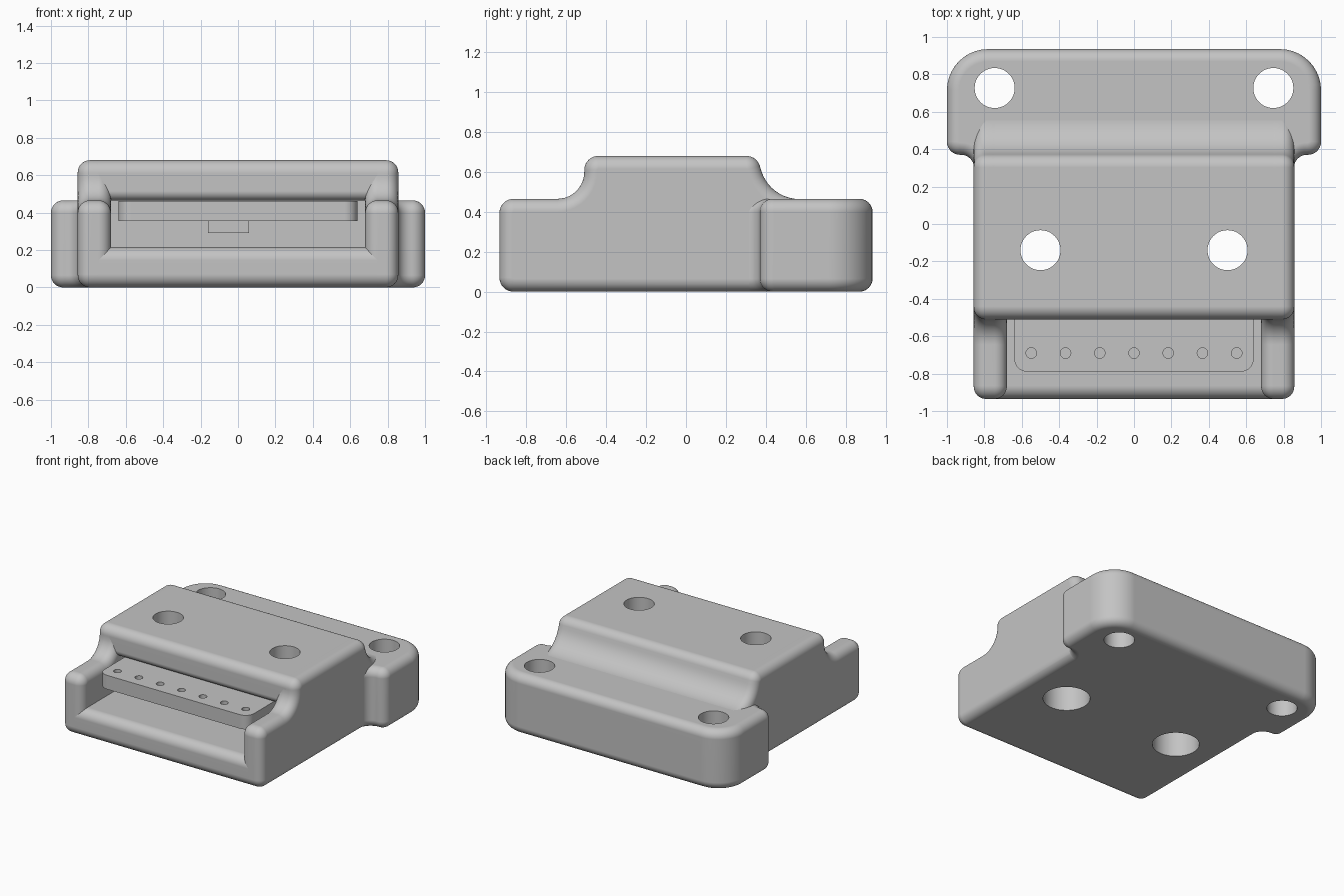
import bpy, bmesh, math
from mathutils import Vector, Matrix

if "Cube" in bpy.data.objects:
    bpy.data.objects.remove(bpy.data.objects["Cube"])

grey = bpy.data.materials.new("light_grey_plastic")
grey.use_nodes = True
grey.diffuse_color = (0.55, 0.55, 0.55, 1)
grey.node_tree.nodes["Principled BSDF"].inputs["Base Color"].default_value = (0.55, 0.55, 0.55, 1)

EDGE = 0.065   # edge rounding
TOP, SHELF, FLOOR = 0.68, 0.465, 0.215


def outline(corners, inset, steps=10):
    """Counter-clockwise polygon (a, b, radius) with rounded corners, inset."""
    pts = []
    for i, (a, b, r) in enumerate(corners):
        c = Vector((a, b))
        d1 = (c - Vector(corners[i - 1][:2])).normalized()
        d2 = (Vector(corners[(i + 1) % len(corners)][:2]) - c).normalized()
        n1, n2 = Vector((-d1.y, d1.x)), Vector((-d2.y, d2.x))
        c = c + (n1 + n2) * inset / (1 + n1.dot(n2))
        if r == 0:
            pts.append(c)
            continue
        turn = math.atan2(d1.x * d2.y - d1.y * d2.x, d1.dot(d2))
        side = 1 if turn > 0 else -1
        rad = max(r - side * inset, 0.0005)
        spoke = n1 * side * rad
        centre = c - d1 * rad * math.tan(abs(turn) / 2) + spoke
        for k in range(steps + 1):
            pts.append(centre + Matrix.Rotation(turn * k / steps, 2) @ -spoke)
    return pts


def slab(name, corners, lo, hi, axis, bevel=0.0, steps=8):
    """Extrude a rounded outline along an axis, with rounded rims."""
    rings = [(lo, 0), (hi, 0)]
    if bevel:
        arc = [math.pi / 2 * k / steps for k in range(steps + 1)]
        rims = [(bevel * (1 - math.sin(t)), bevel * (1 - math.cos(t))) for t in arc]
        rings = [(lo + d, i) for d, i in reversed(rims)] + [(hi - d, i) for d, i in rims]
    bm = bmesh.new()
    loops = []
    for d, inset in rings:
        loops.append([bm.verts.new((d, p.x, p.y) if axis == "x" else (p.x, p.y, d))
                      for p in outline(corners, inset)])
    for low, high in zip(loops, loops[1:]):
        for i in range(len(low)):
            bm.faces.new((low[i - 1], low[i], high[i], high[i - 1]))
    bm.faces.new(loops[0])
    bm.faces.new(loops[-1])
    bmesh.ops.recalc_face_normals(bm, faces=bm.faces)
    mesh = bpy.data.meshes.new(name)
    bm.to_mesh(mesh)
    bm.free()
    mesh.materials.append(grey)
    obj = bpy.data.objects.new(name, mesh)
    bpy.context.collection.objects.link(obj)
    return obj


def activate(obj):
    bpy.ops.object.select_all(action="DESELECT")
    obj.select_set(True)
    bpy.context.view_layer.objects.active = obj


def drill(obj, x, y, radius, z0, z1):
    bpy.ops.mesh.primitive_cylinder_add(vertices=48, radius=radius, depth=z1 - z0,
                                        location=(x, y, (z0 + z1) / 2))
    cutter = bpy.context.object
    cutter.data.materials.append(grey)
    cutter.hide_render = True
    activate(obj)
    mod = obj.modifiers.new("hole", "BOOLEAN")
    mod.operation, mod.solver, mod.object = "DIFFERENCE", "EXACT", cutter
    bpy.ops.object.modifier_apply(modifier=mod.name)
    bpy.data.objects.remove(cutter)


# Upper silhouette shared by the side arms and the middle block
crown = [(0.42, SHELF - 0.001, 0.2), (0.355, TOP, 0.07), (-0.51, TOP, 0.07)]

# Side arms
arm_profile = [(-0.935, 0, 0.07), (0.66, 0, 0), (0.66, SHELF - 0.001, 0), *crown,
               (-0.51, SHELF, 0.135), (-0.935, SHELF, 0.07)]
right_arm = slab("right_arm", arm_profile, -0.857, -0.68, "x", EDGE)
left_arm = slab("left_arm", arm_profile, 0.68, 0.857, "x", EDGE)

# Middle block with the front pocket under the hood
block_profile = [(-0.935, 0, 0.07), (0.6, 0, 0), (0.6, SHELF - 0.001, 0), *crown,
                 (-0.51, SHELF, 0.05), (-0.35, SHELF, 0), (-0.35, FLOOR, 0),
                 (-0.935, FLOOR, 0.07)]
block = slab("middle_block", block_profile, -0.77, 0.77, "x")

# Rear mounting flange
flange_outline = [(-0.855, 0.1, 0), (0.855, 0.1, 0), (0.855, 0.37, 0.07), (1, 0.37, 0.07),
                  (1, 0.935, 0.22), (-1, 0.935, 0.22), (-1, 0.37, 0.07), (-0.855, 0.37, 0.07)]
flange = slab("rear_flange", flange_outline, 0, SHELF, "z", EDGE)

# Contact tongue and the key below it
tongue_outline = [(-0.64, -0.79, 0.07), (0.64, -0.79, 0.07), (0.64, -0.34, 0), (-0.64, -0.34, 0)]
tongue = slab("contact_tongue", tongue_outline, 0.355, SHELF - 0.002, "z")
key_outline = [(-0.16, -0.42, 0), (0.06, -0.42, 0), (0.06, -0.34, 0), (-0.16, -0.34, 0)]
key = slab("tongue_key", key_outline, 0.29, 0.356, "z")

# Screw holes, counterbored from below in the middle block
for s in (-1, 1):
    drill(block, s * 0.5, -0.14, 0.107, -0.1, 0.8)
    drill(block, s * 0.5, -0.14, 0.165, -0.1, 0.35)
    drill(flange, s * 0.745, 0.727, 0.107, -0.1, 0.8)
    drill(left_arm if s > 0 else right_arm, s * 0.745, 0.727, 0.107, -0.1, 0.8)

# Contact holes
for i in range(-3, 4):
    drill(tongue, i * 0.183, -0.69, 0.028, 0.4, 0.55)

# Smooth shading with crisp flats
for obj in (right_arm, left_arm, block, flange, tongue, key):
    activate(obj)
    bpy.ops.object.shade_smooth_by_angle(angle=math.radians(30))
    mod = obj.modifiers.new("flat_normals", "WEIGHTED_NORMAL")
    mod.keep_sharp = True
